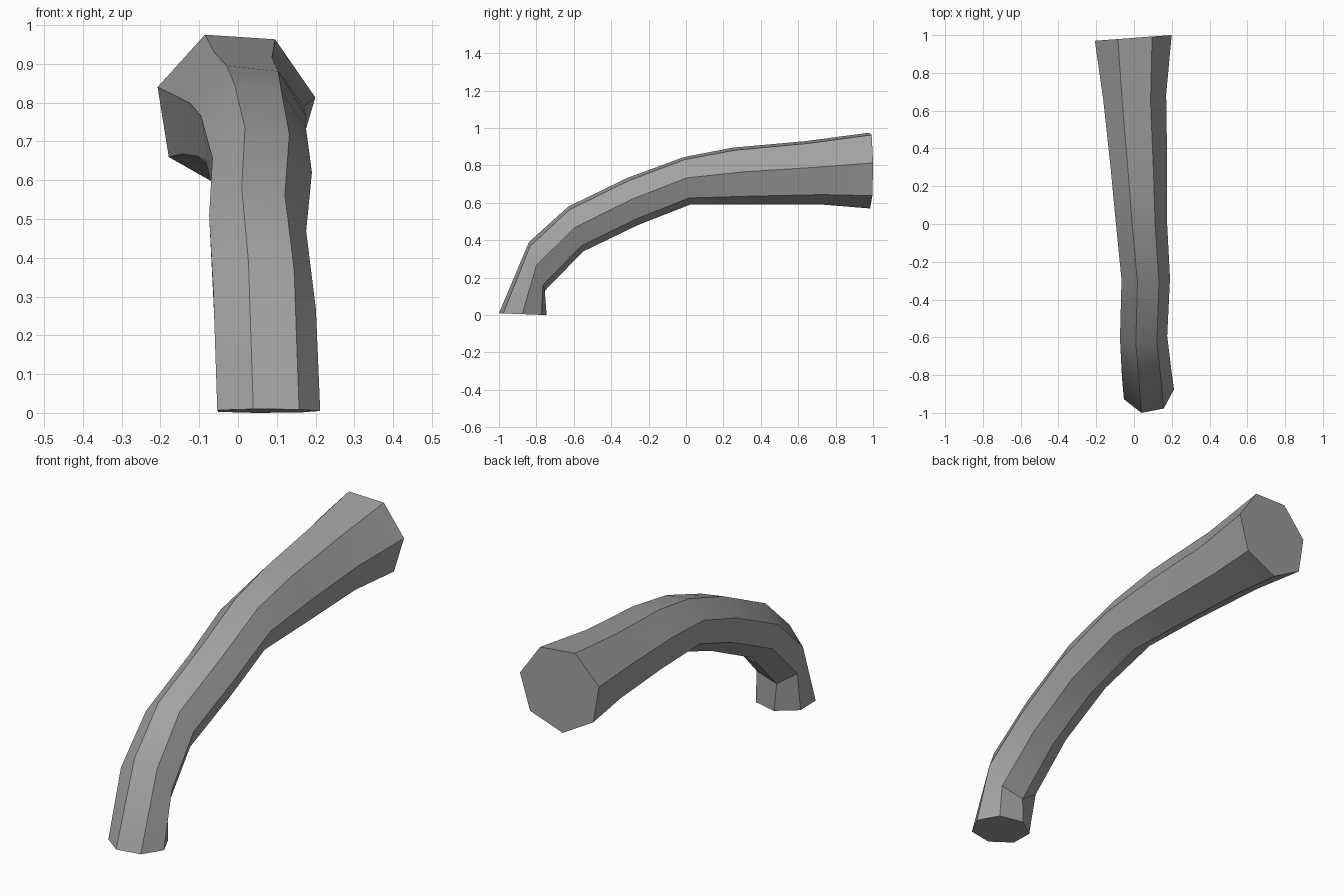
import bpy, bmesh
from math import sin, cos, pi, radians
from mathutils import Vector

cube = bpy.data.objects.get("Cube")
if cube:
    bpy.data.objects.remove(cube, do_unlink=True)

SIDES = 7

# Cross-sections along the bend: centre x, half width,
# outer edge (y, z), inner edge (y, z)
SECTIONS = [
    (0.073, 0.139, (-1.0, 0.01), (-0.745, 0.0)),
    (0.063, 0.138, (-0.84, 0.39), (-0.755, 0.13)),
    (0.046, 0.13, (-0.63, 0.58), (-0.55, 0.34)),
    (0.058, 0.133, (-0.31, 0.735), (-0.26, 0.48)),
    (0.036, 0.14, (-0.01, 0.845), (0.02, 0.59)),
    (0.023, 0.154, (0.25, 0.895), (0.37, 0.59)),
    (0.0, 0.172, (0.64, 0.93), (0.74, 0.59)),
    (-0.007, 0.209, (0.985, 0.975), (0.985, 0.57)),
]


def make_ring(bm, index, centre_x, radius, outer, inner):
    """Add one seven-sided ring, twisted slightly along the tube."""
    t = index / (len(SECTIONS) - 1)
    start = radians(104 + 8 * t)
    angles = [start - 2 * pi * k / SIDES for k in range(SIDES)]
    outer, inner = Vector(outer), Vector(inner)
    high, low = sin(angles[0]), sin(angles[4])
    yaw = 0.075 * t ** 6          # the wide end is cut a little askew
    ring = []
    for a in angles:
        y, z = inner.lerp(outer, (sin(a) - low) / (high - low))
        dx = radius * cos(a)
        ring.append(bm.verts.new((centre_x + dx, y + yaw * dx, z)))
    return ring


# Bent tube with closed ends
bm = bmesh.new()
rings = [make_ring(bm, i, *section) for i, section in enumerate(SECTIONS)]
for a, b in zip(rings, rings[1:]):
    for k in range(SIDES):
        n = (k + 1) % SIDES
        bm.faces.new((a[k], a[n], b[n], b[k]))
bm.faces.new(rings[0])
bm.faces.new(rings[-1])
bmesh.ops.recalc_face_normals(bm, faces=bm.faces)

mesh = bpy.data.meshes.new("bent_tube")
bm.to_mesh(mesh)
bm.free()
tube = bpy.data.objects.new("bent_tube", mesh)
bpy.context.collection.objects.link(tube)

# Plain grey surface
grey = bpy.data.materials.new("plain_grey")
grey.use_nodes = True
colour = (0.36, 0.36, 0.36, 1)
grey.diffuse_color = colour
grey.node_tree.nodes["Principled BSDF"].inputs["Base Color"].default_value = colour
mesh.materials.append(grey)

# Smooth along the length, crisp lengthwise ridges
bpy.ops.object.select_all(action="DESELECT")
tube.select_set(True)
bpy.context.view_layer.objects.active = tube
bpy.ops.object.shade_smooth_by_angle(angle=radians(35))
